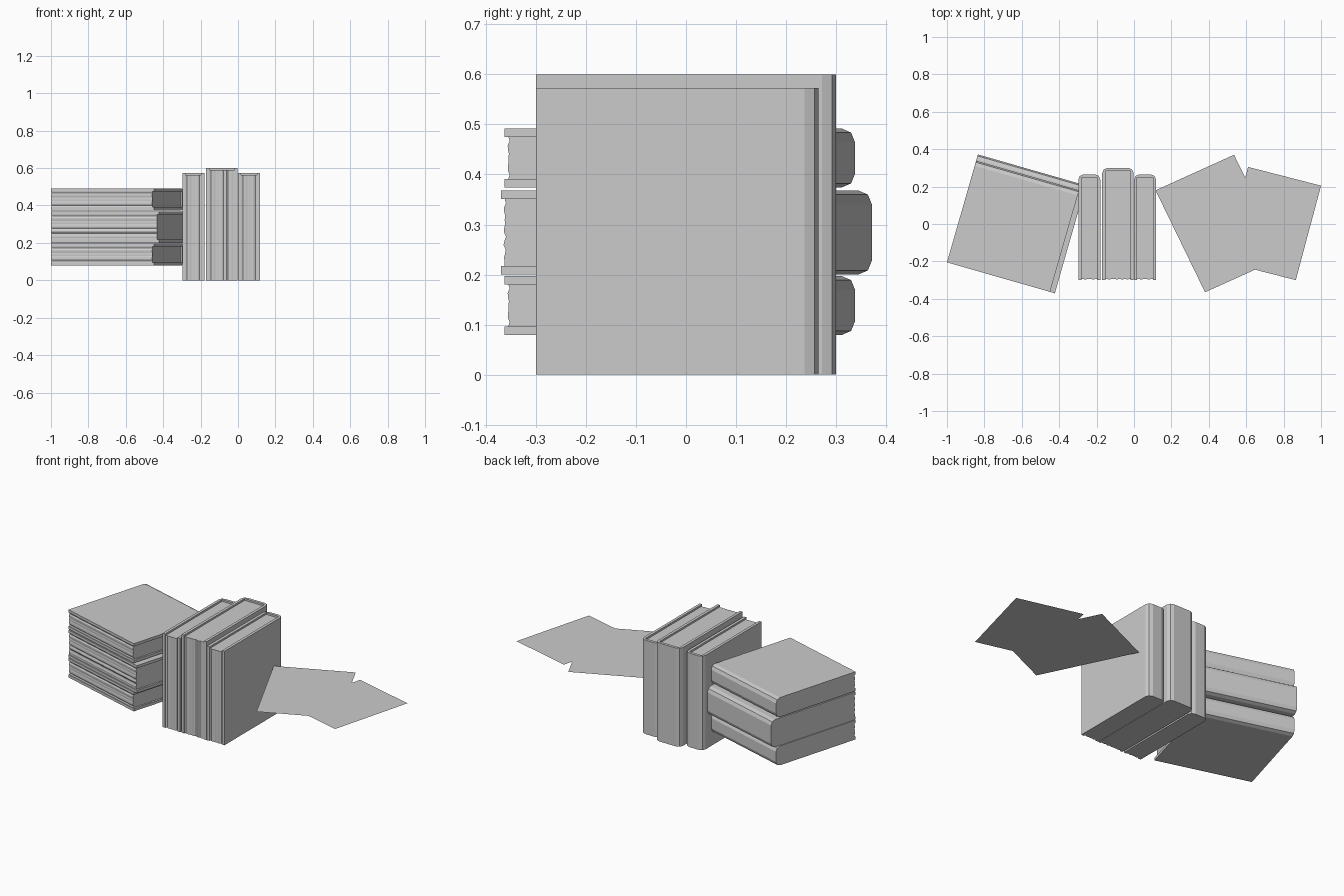
import bpy
import bmesh
import math
from mathutils import Matrix, Vector

cube = bpy.data.objects.get("Cube")
if cube:
    bpy.data.objects.remove(cube, do_unlink=True)

GREY = (0.6, 0.6, 0.6, 1.0)
mat = bpy.data.materials.new("plain_grey")
mat.use_nodes = True
mat.diffuse_color = GREY
bsdf = next(n for n in mat.node_tree.nodes if n.type == 'BSDF_PRINCIPLED')
bsdf.inputs["Base Color"].default_value = GREY

BOARD = 0.017   # cover thickness
ROUND = 0.028   # rounding of the spine corners
RECESS = 0.011  # pages sit below the top of the cover


def prism(name, outline, height, matrix):
    """Extrude a closed outline along local z and place it."""
    bm = bmesh.new()
    face = bm.faces.new([bm.verts.new((x, y, 0)) for x, y in outline])
    if height:
        ext = bmesh.ops.extrude_face_region(bm, geom=[face], use_keep_orig=True)
        verts = [g for g in ext["geom"] if isinstance(g, bmesh.types.BMVert)]
        bmesh.ops.translate(bm, verts=verts, vec=(0, 0, height))
        bmesh.ops.recalc_face_normals(bm, faces=bm.faces[:])
    mesh = bpy.data.meshes.new(name)
    bm.to_mesh(mesh)
    bm.free()
    mesh.materials.append(mat)
    obj = bpy.data.objects.new(name, mesh)
    obj.matrix_world = matrix
    bpy.context.scene.collection.objects.link(obj)
    return obj


def corner(cx, cy, start):
    """Two-segment rounded corner, a quarter turn from the start angle."""
    angles = [math.radians(start + a) for a in (0, 45, 90)]
    return [(cx + ROUND * math.cos(a), cy + ROUND * math.sin(a)) for a in angles]


def book(name, thick, depth, height, matrix):
    # Cover: a U of two boards and a spine with rounded corners
    cover = [(thick, 0)]
    cover += corner(thick - ROUND, depth - ROUND, 0)
    cover += corner(ROUND, depth - ROUND, 90)
    cover += [(0, 0), (BOARD, 0), (BOARD, depth - BOARD),
              (thick - BOARD, depth - BOARD), (thick - BOARD, 0)]
    prism(name + "_cover", cover, height, matrix)

    # Pages: a block with an uneven fore edge
    steps = round((thick - 2 * BOARD) / 0.0085)
    pages = [(thick - BOARD, depth - BOARD), (BOARD, depth - BOARD)]
    for i in range(steps + 1):
        x = BOARD + (thick - 2 * BOARD) * i / steps
        pages.append((x, 0.005 + 0.003 * math.sin(i * 1.9) * math.cos(i * 0.3)))
    prism(name + "_pages", pages, height - RECESS, matrix)


SMALL = (0.118, 0.565, 0.573)
LARGE = (0.168, 0.6, 0.6)

# Upright books, spines to the back
for name, x, size in (("right", -0.298, SMALL), ("middle", -0.17, LARGE),
                      ("left", 0.0, SMALL)):
    book("upright_book_" + name, *size, Matrix.Translation((x, -0.3, 0)))

# Books lying in a turned stack: thickness down, height along the turned x axis
turn = Matrix.Rotation(math.radians(-16), 4, 'Z')
lay = turn @ Matrix.Rotation(math.radians(90), 4, 'Y')
for name, top, size in (("bottom", 0.197, SMALL), ("middle", 0.368, LARGE),
                        ("top", 0.492, SMALL)):
    book("stacked_book_" + name, *size, Matrix.Translation((-1, -0.205, top)) @ lay)


def sheet(name, origin, side, end, z):
    """Rectangular paper sheet from one corner and its two neighbours."""
    o, a, b = Vector(origin), Vector(side), Vector(end)
    prism(name, [o, a, a + b - o, b], 0, Matrix.Translation((0, 0, z)))


# Two loose overlapping sheets of paper
sheet("paper_sheet_right", (0.38, -0.365), (0.80, -0.175), (0.115, 0.18), 0.3)
sheet("paper_sheet_left", (0.865, -0.3), (1.0, 0.205), (0.475, -0.2), 0.2995)
